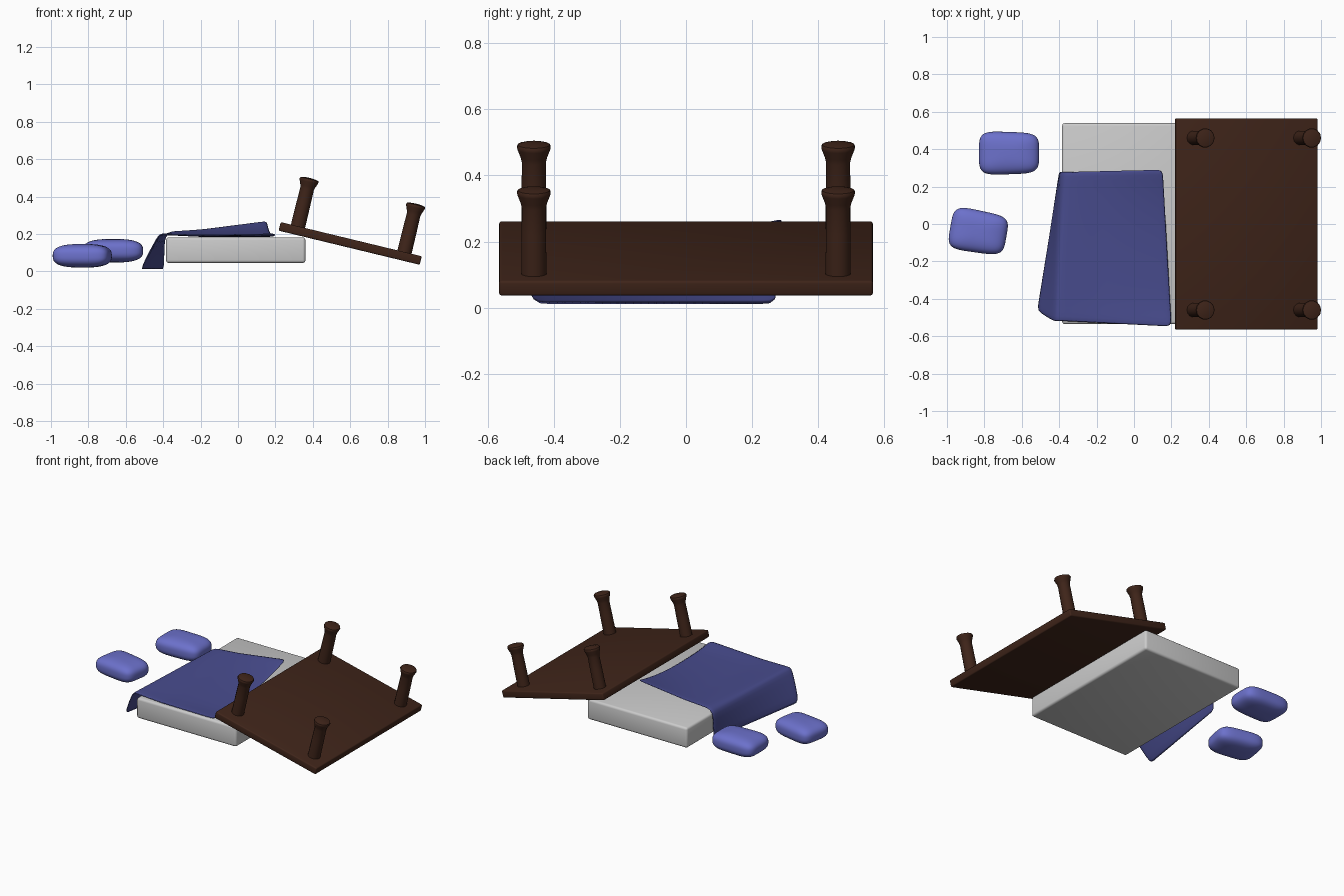
import bpy, bmesh, math
from mathutils import Matrix, Vector

if "Cube" in bpy.data.objects:
    bpy.data.objects.remove(bpy.data.objects["Cube"])


def material(name, rgb):
    m = bpy.data.materials.new(name)
    m.diffuse_color = (*rgb, 1)
    m.use_nodes = True
    m.node_tree.nodes["Principled BSDF"].inputs["Base Color"].default_value = m.diffuse_color
    return m


def add_object(name, bm, mat=None, angle=35):
    bmesh.ops.recalc_face_normals(bm, faces=bm.faces)
    me = bpy.data.meshes.new(name)
    bm.to_mesh(me)
    bm.free()
    ob = bpy.data.objects.new(name, me)
    bpy.context.collection.objects.link(ob)
    if mat:
        me.materials.append(mat)
    bpy.ops.object.select_all(action='DESELECT')
    ob.select_set(True)
    bpy.context.view_layer.objects.active = ob
    bpy.ops.object.shade_smooth_by_angle(angle=math.radians(angle))
    return ob


def rounded_box(name, size, bevel, mat=None):
    bm = bmesh.new()
    bmesh.ops.create_cube(bm, size=1, matrix=Matrix.Diagonal((*size, 1)))
    bmesh.ops.bevel(bm, geom=bm.edges[:], offset=bevel, segments=3,
                    profile=0.5, affect='EDGES')
    return add_object(name, bm, mat, 50)


def lerp(a, b, t):
    return a + (b - a) * t


wood = material("dark_wood", (0.05, 0.018, 0.010))
cloth = material("blanket_blue", (0.065, 0.072, 0.27))
pale = material("pillow_blue", (0.15, 0.165, 0.60))

# Mattress lying flat
mattress = rounded_box("mattress", (0.745, 1.075, 0.137), 0.015)
mattress.location = (-0.012, 0.002, 0.113)

# Upturned bed board, tilted against the mattress
tilt = Matrix.Translation((0.60, 0, 0.149)) @ Matrix.Rotation(math.radians(13.6), 4, 'Y')
board = rounded_box("bed_board", (0.776, 1.13, 0.047), 0.008, wood)
board.matrix_world = tilt

# Turned legs with flared feet pointing up
PROFILE = [(0, 0.01), (0.039, 0.01), (0.038, 0.15), (0.037, 0.228), (0.041, 0.245),
           (0.050, 0.268), (0.052, 0.276), (0.049, 0.283), (0.030, 0.288), (0, 0.290)]


def leg(name, x, y, sides=14):
    bm = bmesh.new()
    verts = [bm.verts.new((r, 0, z)) for r, z in PROFILE]
    edges = [bm.edges.new(p) for p in zip(verts, verts[1:])]
    bmesh.ops.spin(bm, geom=verts + edges, cent=(0, 0, 0), axis=(0, 0, 1),
                   angle=math.tau, steps=sides)
    bmesh.ops.remove_doubles(bm, verts=bm.verts, dist=1e-4)
    ob = add_object(name, bm, wood, 45)
    ob.matrix_world = tilt @ Matrix.Translation((x, y, 0))


for sx, side in ((-1, "inner"), (1, "outer")):
    for sy, end in ((-1, "front"), (1, "back")):
        leg(f"{end}_{side}_leg", sx * 0.293, sy * 0.46)


# Puffy pillows on the left
def pillow(name, loc, half, turn):
    bm = bmesh.new()
    bmesh.ops.create_cube(bm, size=2)
    bmesh.ops.subdivide_edges(bm, edges=bm.edges[:], cuts=13, use_grid_fill=True)
    for v in bm.verts:
        x, y, z = v.co
        flat = (abs(x) ** 4.5 + abs(y) ** 4.5) ** (1 / 4.5)
        v.co /= (flat ** 2.8 + abs(z) ** 2.8) ** (1 / 2.8)
        v.co = Vector((v.co.x * half[0], v.co.y * half[1] * (1 - 0.05 * v.co.x), v.co.z * half[2]))
    ob = add_object(name, bm, pale, 80)
    ob.location = loc
    ob.rotation_euler.z = math.radians(turn)


pillow("back_pillow", (-0.668, 0.379, 0.110), (0.161, 0.113, 0.063), 0)
pillow("front_pillow", (-0.832, -0.041, 0.083), (0.152, 0.112, 0.063), -10)

# Blanket: hangs over the left side, lifts at its back right corner
bm = bmesh.new()
ROWS, TOP = 16, 12
grid = []
for j in range(ROWS + 1):
    v = j / ROWS
    y_hang = lerp(-0.465, 0.278, v)
    y_fold = lerp(-0.520, 0.280, v)
    x_hem = lerp(-0.520, -0.398, v)
    x_fold = lerp(-0.432, -0.394, v)
    row = [(x_hem, y_hang, 0.008),
           (lerp(x_hem, x_fold, 0.5), lerp(y_hang, y_fold, 0.5), 0.10),
           (x_fold, y_fold, 0.178),
           (x_fold + 0.015, y_fold, 0.197)]
    x_right = lerp(0.203, 0.155, v)
    curl = 0.012 * max(0, 1 - v / 0.15)
    for i in range(TOP + 1):
        u = i / TOP
        lift = lerp(0.012, 0.080, u) * v ** 3
        z = lerp(0.198, 0.188, min(1, u * 3)) + lift + curl * u
        row.append((lerp(x_fold + 0.035, x_right, u),
                    lerp(y_fold, lerp(-0.550, 0.292, v), u), z))
    grid.append([bm.verts.new(p) for p in row])
for a, b in zip(grid, grid[1:]):
    for i in range(len(a) - 1):
        bm.faces.new((a[i], a[i + 1], b[i + 1], b[i]))
blanket = add_object("blanket", bm, cloth, 60)
thick = blanket.modifiers.new("thickness", 'SOLIDIFY')
thick.thickness = 0.009
thick.offset = 0
smooth = blanket.modifiers.new("smooth", 'SUBSURF')
smooth.levels = smooth.render_levels = 1
